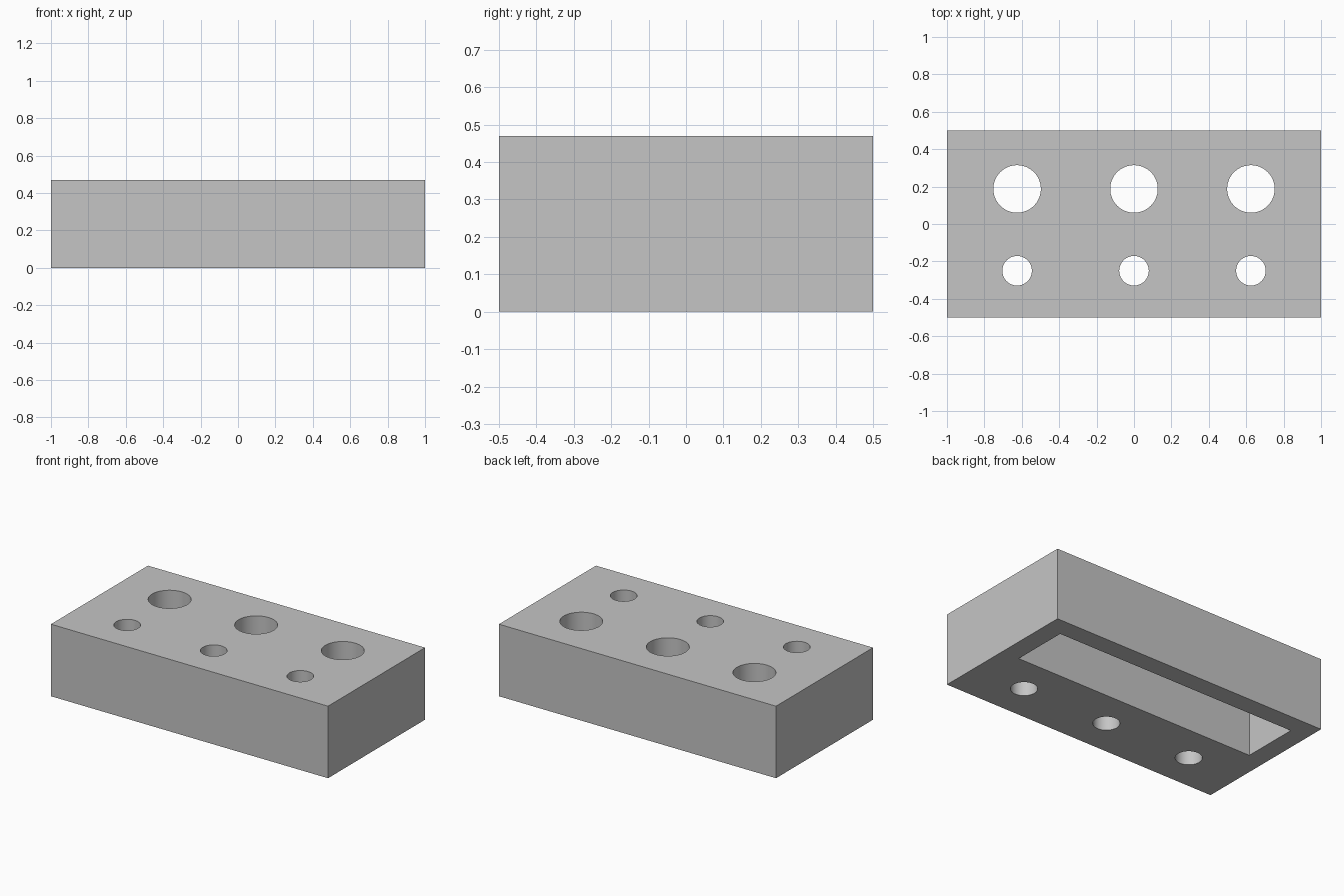
import bpy

default = bpy.data.objects.get("Cube")
if default:
    bpy.data.objects.remove(default, do_unlink=True)

LENGTH, WIDTH, HEIGHT = 2.0, 1.0, 0.47
ROOF = 0.125           # thickness left above the pocket
HOLE_X = (-0.625, 0.0, 0.625)

grey = bpy.data.materials.new("light_grey")
grey.use_nodes = True
colour = (0.56, 0.56, 0.56, 1.0)
grey.diffuse_color = colour
grey.node_tree.nodes["Principled BSDF"].inputs["Base Color"].default_value = colour


def box(name, size, centre):
    bpy.ops.mesh.primitive_cube_add(size=1, location=centre)
    obj = bpy.context.object
    obj.name = name
    obj.scale = size
    bpy.ops.object.transform_apply(location=True, rotation=False, scale=True)
    obj.data.materials.append(grey)
    return obj


def drill(name, radius, x, y):
    bpy.ops.mesh.primitive_cylinder_add(vertices=64, radius=radius, depth=HEIGHT * 2,
                                        location=(x, y, HEIGHT / 2))
    obj = bpy.context.object
    obj.name = name
    obj.data.materials.append(grey)
    return obj


# Solid block
block = box("drilled_block", (LENGTH, WIDTH, HEIGHT), (0, 0, HEIGHT / 2))

# Pocket open at the underside, beneath the row of large holes
depth = HEIGHT - ROOF
cutters = [box("pocket_cutter", (1.75, 0.375, depth * 2), (0, 0.1875, 0))]

# Large holes through the pocket roof, small holes through the full block
for x in HOLE_X:
    cutters.append(drill("large_hole_cutter", 0.127, x, 0.1875))
    cutters.append(drill("small_hole_cutter", 0.079, x, -0.25))

# Cut the block, then remove the cutters
bpy.context.view_layer.objects.active = block
for cutter in cutters:
    cutter.hide_render = True
    cut = block.modifiers.new(cutter.name, "BOOLEAN")
    cut.operation = "DIFFERENCE"
    cut.solver = "EXACT"
    cut.object = cutter
    bpy.ops.object.modifier_apply(modifier=cut.name)
    bpy.data.objects.remove(cutter, do_unlink=True)

# Smooth hole walls with sharp rims
bpy.ops.object.select_all(action="DESELECT")
block.select_set(True)
bpy.context.view_layer.objects.active = block
bpy.ops.object.shade_smooth_by_angle()
